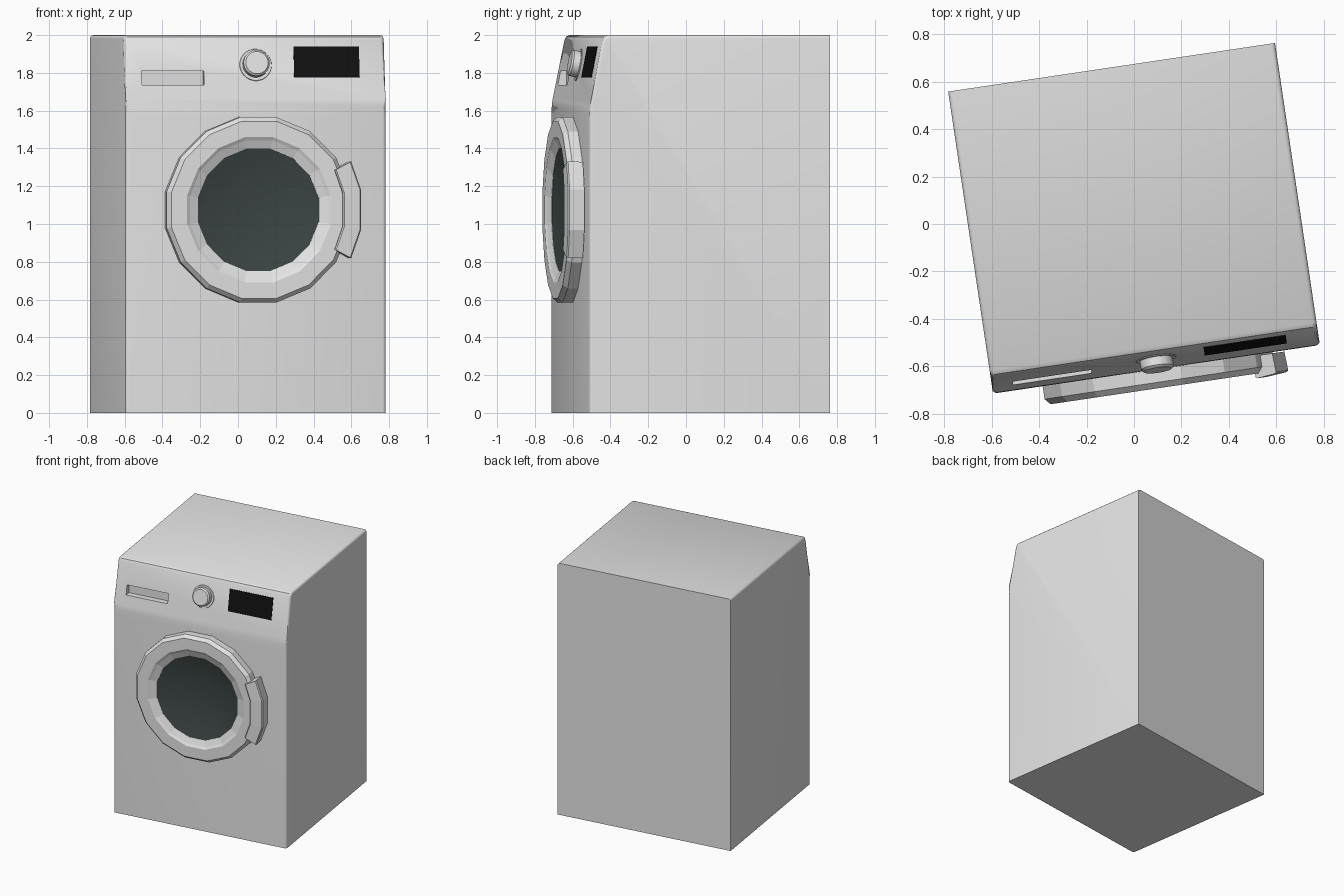
import bpy, bmesh, math
from mathutils import Matrix, Vector

if "Cube" in bpy.data.objects:
    bpy.data.objects.remove(bpy.data.objects["Cube"])

# The whole machine stands turned slightly about z
ROOT = Matrix.Translation((0, 0.025, 0)) @ Matrix.Rotation(math.radians(8.45), 4, 'Z')
W, BACK, FRONT = 0.697, 0.643, -0.645
DOOR_Z = 1.075
TILT = math.atan2(0.06, 0.31)          # lean of the control panel


def material(name, col):
    m = bpy.data.materials.new(name)
    m.diffuse_color = (*col, 1)
    m.use_nodes = True
    m.node_tree.nodes["Principled BSDF"].inputs["Base Color"].default_value = m.diffuse_color
    return m


GREY = material("light grey", (0.78, 0.78, 0.78))
GLASS = material("dark glass", (0.045, 0.06, 0.058))
BLACK = material("black", (0.005, 0.005, 0.005))


def finish(name, bm, mat, local=Matrix()):
    bmesh.ops.remove_doubles(bm, verts=bm.verts, dist=1e-5)
    bmesh.ops.recalc_face_normals(bm, faces=bm.faces)
    me = bpy.data.meshes.new(name)
    bm.to_mesh(me)
    bm.free()
    me.transform(ROOT @ local)
    me.materials.append(mat)
    ob = bpy.data.objects.new(name, me)
    bpy.context.collection.objects.link(ob)
    return ob


def activate(ob):
    bpy.ops.object.select_all(action='DESELECT')
    ob.select_set(True)
    bpy.context.view_layer.objects.active = ob


def smooth(ob, deg):
    activate(ob)
    bpy.ops.object.shade_smooth_by_angle(angle=math.radians(deg))


def box(name, lo, hi, mat, local=Matrix()):
    bm = bmesh.new()
    bmesh.ops.create_cube(bm, size=1)
    lo, hi = Vector(lo), Vector(hi)
    for v in bm.verts:
        v.co = [(lo[i] + hi[i]) / 2 + v.co[i] * (hi[i] - lo[i]) for i in range(3)]
    return finish(name, bm, mat, local)


def lathe(name, profile, angles, mat, local, full=True):
    """Sweep a closed (radius, height) profile round the axis facing -y."""
    bm = bmesh.new()
    rings = [[bm.verts.new((r * math.cos(a), -d, r * math.sin(a))) for r, d in profile]
             for a in angles]
    n, m = len(rings), len(profile)
    for i in range(n if full else n - 1):
        p, q = rings[i], rings[(i + 1) % n]
        for j in range(m):
            k = (j + 1) % m
            bm.faces.new((p[j], p[k], q[k], q[j]))
    if not full:
        bm.faces.new(rings[0])
        bm.faces.new(rings[-1])
    return finish(name, bm, mat, local)


def turn(n, phase=0.5):
    return [2 * math.pi * (i + phase) / n for i in range(n)]


# Cabinet: side profile extruded across, with softened side edges
side = [(BACK, 0), (BACK, 2), (-0.548, 2), (-0.566, 1.991), (-0.576, 1.97),
        (-0.636, 1.66), (-0.643, 1.62), (FRONT, 1.57), (FRONT, 0)]
bm = bmesh.new()
base = bm.faces.new([bm.verts.new((-W, y, z)) for y, z in side])
ext = bmesh.ops.extrude_face_region(bm, geom=[base], use_keep_orig=True)
for v in ext["geom"]:
    if isinstance(v, bmesh.types.BMVert):
        v.co.x = W
soft = [e for e in bm.edges
        if abs(e.verts[0].co.x - e.verts[1].co.x) < 1e-4
        and not all(v.co.y > BACK - 1e-3 for v in e.verts)
        and not all(v.co.z < 1e-3 for v in e.verts)]
bmesh.ops.bevel(bm, geom=soft, offset=0.018, offset_type='OFFSET', segments=3,
                profile=0.5, affect='EDGES', clamp_overlap=True)
cabinet = finish("cabinet", bm, GREY)

# Detergent drawer recess
cutter = box("drawer_cutter", (-0.607, -0.75, 1.735), (-0.273, -0.575, 1.81), GREY)
cutter.hide_render = True
mod = cabinet.modifiers.new("drawer_recess", 'BOOLEAN')
mod.operation, mod.solver, mod.object = 'DIFFERENCE', 'EXACT', cutter
activate(cabinet)
bpy.ops.object.modifier_apply(modifier=mod.name)
bpy.data.objects.remove(cutter)
smooth(cabinet, 32)


def on_panel(x, z):
    y = -0.576 - (1.97 - z) * 0.06 / 0.31
    return Matrix.Translation((x, y, z)) @ Matrix.Rotation(-TILT, 4, 'X')


# Display plate
box("display", (-0.175, -0.004, -0.084), (0.175, 0.004, 0.084), BLACK, on_panel(0.385, 1.857))

# Dial and its thin surround
dial = lathe("dial", [(0, 0), (0.07, 0), (0.07, 0.04), (0.06, 0.05), (0, 0.05)],
             turn(24), GREY, on_panel(0.005, 1.845))
smooth(dial, 25)
lathe("dial_surround", [(0.07, 0), (0.086, 0), (0.084, 0.004), (0.07, 0.004)],
      turn(24), GREY, on_panel(0.005, 1.842))

# Door: faceted ring, dished glass, handle
door = Matrix.Translation((0.005, FRONT, DOOR_Z))
lathe("door_ring", [(0.5, 0), (0.5, 0.055), (0.478, 0.08), (0.392, 0.08),
                    (0.375, 0.07), (0.33, 0.052), (0.33, 0)], turn(16), GREY, door)
glass = lathe("door_glass", [(0, 0.001), (0.33, 0.001), (0.33, 0.05), (0.25, 0.03),
                             (0.15, 0.014), (0, 0.006)], turn(16), GLASS, door)
smooth(glass, 40)
lathe("door_handle", [(0.455, 0.005), (0.55, 0.005), (0.555, 0.085), (0.548, 0.092),
                      (0.462, 0.1), (0.455, 0.094)],
      [math.radians(a) for a in (-27.5, -11.25, 11.25, 27.5)], GREY, door, full=False)
